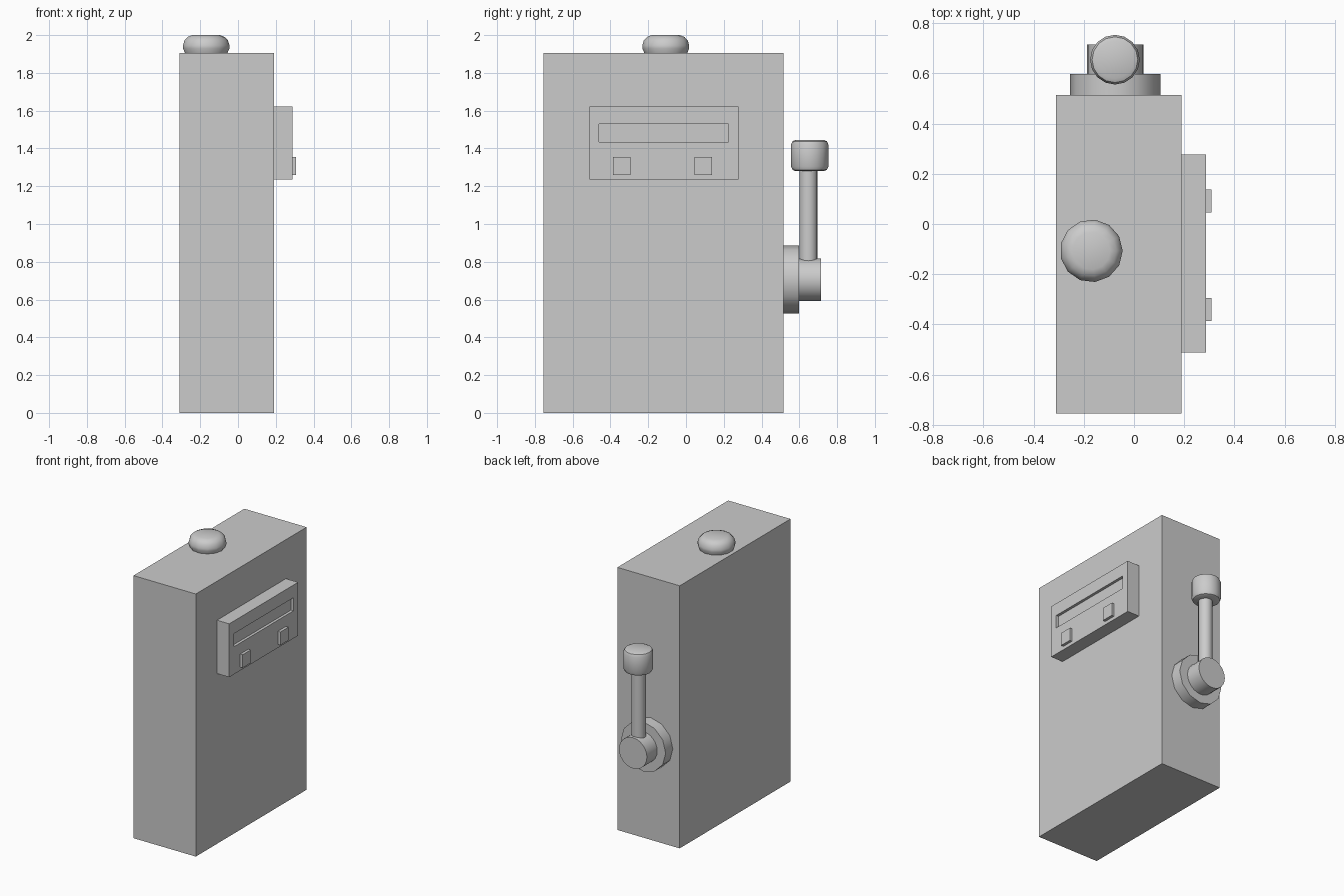
import bpy, bmesh, math
from mathutils import Matrix, Vector

cube = bpy.data.objects.get("Cube")
if cube:
    bpy.data.objects.remove(cube, do_unlink=True)

GREY = (0.6, 0.6, 0.6, 1.0)
grey = bpy.data.materials.new("plain_grey")
grey.use_nodes = True
grey.diffuse_color = GREY
grey.node_tree.nodes["Principled BSDF"].inputs["Base Color"].default_value = GREY


def finish(name, bm, smooth=False):
    bmesh.ops.recalc_face_normals(bm, faces=bm.faces)
    mesh = bpy.data.meshes.new(name)
    bm.to_mesh(mesh)
    bm.free()
    mesh.materials.append(grey)
    obj = bpy.data.objects.new(name, mesh)
    bpy.context.collection.objects.link(obj)
    if smooth:
        bpy.ops.object.select_all(action='DESELECT')
        obj.select_set(True)
        bpy.context.view_layer.objects.active = obj
        bpy.ops.object.shade_smooth_by_angle(angle=math.radians(40))
    return obj


def box_mesh(low, high):
    low, high = Vector(low), Vector(high)
    bm = bmesh.new()
    place = Matrix.Translation((low + high) / 2) @ Matrix.Diagonal((*(high - low), 1))
    bmesh.ops.create_cube(bm, size=1, matrix=place)
    return bm


def lathe(name, base, profile, sides, along_y=False):
    """Turn (radius, height) points around z, or around y when along_y is set."""
    bm = bmesh.new()
    rings = []
    for radius, height in profile:
        ring = []
        for i in range(sides):
            a = math.tau * i / sides
            ring.append(bm.verts.new((radius * math.cos(a), radius * math.sin(a), height)))
        rings.append(ring)
    for lower, upper in zip(rings, rings[1:]):
        for i in range(sides):
            j = (i + 1) % sides
            bm.faces.new((lower[i], lower[j], upper[j], upper[i]))
    bm.faces.new(rings[0][::-1])
    bm.faces.new(rings[-1])
    turn = Matrix.Rotation(-math.pi / 2, 4, 'X') if along_y else Matrix()
    bm.transform(Matrix.Translation(base) @ turn)
    return finish(name, bm, smooth=True)


# Cabinet
finish("cabinet", box_mesh((-0.31, -0.755, 0), (0.19, 0.515, 1.905)))

# Control panel with a recessed slot in its outer face
bm = box_mesh((0.19, -0.512, 1.235), (0.288, 0.278, 1.622))
for point, normal in (((0, -0.46, 0), (0, 1, 0)), ((0, 0.224, 0), (0, 1, 0)),
                      ((0, 0, 1.435), (0, 0, 1)), ((0, 0, 1.53), (0, 0, 1))):
    geom = bm.verts[:] + bm.edges[:] + bm.faces[:]
    bmesh.ops.bisect_plane(bm, geom=geom, plane_co=point, plane_no=normal)
bm.normal_update()
slot = [f for f in bm.faces if f.normal.x > 0.9
        and (f.calc_center_median() - Vector((0.288, -0.118, 1.4825))).length < 0.02]
pushed = bmesh.ops.extrude_discrete_faces(bm, faces=slot)["faces"]
for face in pushed:
    bmesh.ops.translate(bm, verts=face.verts[:], vec=(-0.02, 0, 0))
finish("control_panel", bm)

# Two square buttons
for name, y in (("front_button", -0.341), ("rear_button", 0.092)):
    finish(name, box_mesh((0.28, y - 0.046, 1.26), (0.308, y + 0.046, 1.355)))

# Rounded lamp on the top
lathe("top_lamp", (-0.17, -0.107, 1.9),
      [(0.112, 0), (0.125, 0.03), (0.125, 0.045), (0.117, 0.072), (0.1, 0.09), (0.075, 0.1)], 13)

# Crank: wall plate, hub, shaft and knob
lathe("wall_plate", (-0.075, 0.51, 0.707), [(0.18, 0), (0.18, 0.087)], 12, along_y=True)
lathe("lever_hub", (-0.075, 0.59, 0.705), [(0.112, 0), (0.112, 0.125)], 24, along_y=True)
lathe("lever_shaft", (-0.075, 0.648, 0.72), [(0.048, 0), (0.048, 0.58)], 16)
lathe("lever_knob", (-0.076, 0.655, 1.28),
      [(0.075, 0), (0.091, 0.007), (0.099, 0.025),
       (0.099, 0.14), (0.091, 0.158), (0.075, 0.165)], 16)
